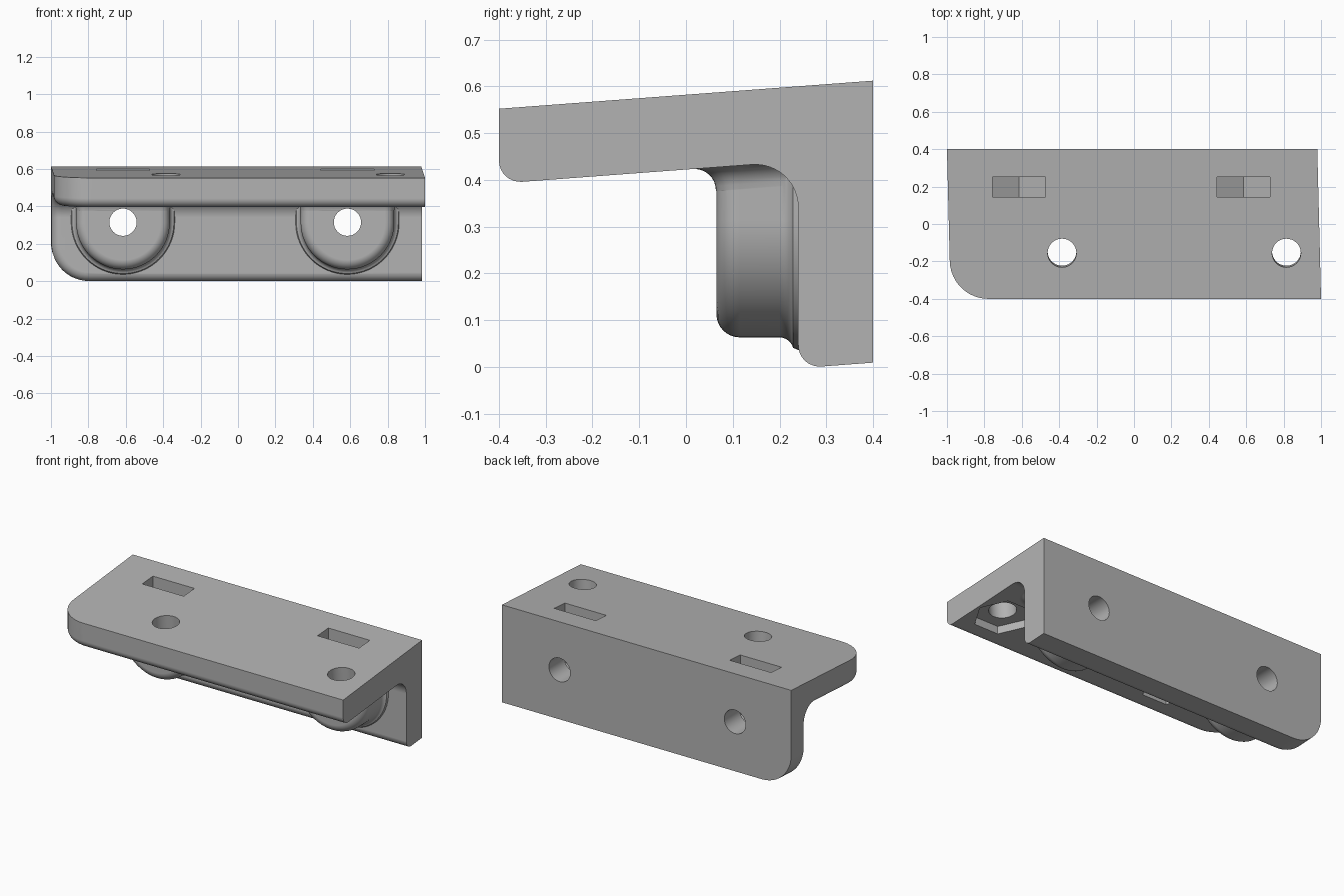
import bpy, bmesh
from math import sin, cos, pi, radians

cube = bpy.data.objects.get("Cube")
if cube:
    bpy.data.objects.remove(cube)

grey = bpy.data.materials.new("plain_grey")
grey.use_nodes = True
COLOUR = (0.45, 0.45, 0.45, 1)
grey.diffuse_color = COLOUR
grey.node_tree.nodes["Principled BSDF"].inputs["Base Color"].default_value = COLOUR

# Main sizes
HALF, TOP, BOTTOM = 0.99, 0.582, -0.021
BACK, FRONT, THICK = 0.4, -0.4, 0.16
CORNER, EDGE, FILLET = 0.2, 0.05, 0.1
SLOPE, SKEW = 0.075, 0.025
STEPS = 12
BOSS_Z, BOSS_R = 0.313, 0.25
NUT_R = 0.164


def arc(cx, cy, r, start, end, steps=STEPS):
    angles = [radians(start + (end - start) * k / steps) for k in range(steps + 1)]
    return [(cx + r * cos(a), cy + r * sin(a)) for a in angles]


def finish(name, bm):
    bmesh.ops.recalc_face_normals(bm, faces=bm.faces)
    mesh = bpy.data.meshes.new(name)
    bm.to_mesh(mesh)
    bm.free()
    mesh.materials.append(grey)
    obj = bpy.data.objects.new(name, mesh)
    bpy.context.collection.objects.link(obj)
    return obj


def loft(name, rings):
    """Closed rings of equal length, joined and capped."""
    bm = bmesh.new()
    rows = [[bm.verts.new(p) for p in ring] for ring in rings]
    n = len(rows[0])
    for a, b in zip(rows, rows[1:]):
        for j in range(n):
            bm.faces.new((a[j], a[(j + 1) % n], b[(j + 1) % n], b[j]))
    bm.faces.new(rows[0])
    bm.faces.new(rows[-1])
    return finish(name, bm)


def combine(target, other, operation):
    mod = target.modifiers.new(operation.title(), 'BOOLEAN')
    mod.operation = operation
    mod.solver = 'EXACT'
    mod.object = other
    bpy.context.view_layer.objects.active = target
    bpy.ops.object.modifier_apply(modifier=mod.name)
    bpy.data.objects.remove(other)


def border(inset, depth):
    """Free border of the angle: wall foot, end, plate front."""
    y, z, left = BACK - depth, TOP - depth, -HALF + inset
    cx, cy, cz = -HALF + CORNER, FRONT + CORNER, BOTTOM + CORNER
    pts = [(HALF, y, BOTTOM + inset)]
    pts += [(px, y, pz) for px, pz in arc(cx, cz, CORNER - inset, 270, 180)]
    r = FILLET + THICK - depth
    for c, s in arc(0, 0, 1, 0, 90):
        k = r / max(c, s) if depth == 0 else r
        pts.append((left, BACK - THICK - FILLET + k * c, TOP - THICK - FILLET + k * s))
    pts += [(px, py, z) for px, py in arc(cx, cy, CORNER - inset, 180, 270)]
    return pts + [(HALF, FRONT + inset, z)]


def angle_body():
    bm = bmesh.new()
    layers = [(0, 0)]
    for c, s in arc(0, 0, EDGE, 0, 90, 8):
        layers.append((EDGE - c, THICK - EDGE + s))
    rows = [[bm.verts.new(p) for p in border(*layer)] for layer in layers]
    for a, b in zip(rows, rows[1:]):
        for j in range(len(a) - 1):
            bm.faces.new((a[j], a[j + 1], b[j + 1], b[j]))
    outer, inner = rows[0], rows[-1]
    first = STEPS + 2
    last, mid = first + STEPS, first + STEPS // 2
    ridge = bm.verts.new((HALF, BACK, TOP))
    bend = inner[first:last + 1]
    bend_end = [bm.verts.new((HALF, v.co.y, v.co.z)) for v in bend]
    # Outer faces
    bm.faces.new(outer[:mid + 1] + [ridge])
    bm.faces.new(outer[mid:] + [ridge])
    # Inner faces with the fillet between
    bm.faces.new(inner[:first + 1] + [bend_end[0]])
    bm.faces.new(inner[last:] + [bend_end[-1]])
    for j in range(STEPS):
        bm.faces.new((bend[j], bend[j + 1], bend_end[j + 1], bend_end[j]))
    # Flat cut end
    bm.faces.new([r[0] for r in rows] + bend_end
                 + [r[-1] for r in reversed(rows)] + [ridge])
    for v in bm.verts:
        v.co.z += SLOPE * v.co.y
        v.co.x -= SKEW * v.co.y
    return finish("angle_bracket", bm)


def boss(x):
    """U-shaped pad with rounded front and flared foot."""
    profile = [(0.115 - c, BOSS_R - EDGE + s) for c, s in arc(0, 0, EDGE, 0, 90, 8)]
    profile += [(0.2 + s, BOSS_R + 0.03 - c) for c, s in arc(0, 0, 0.03, 0, 75, 6)]
    profile += [(0.24, 0.277), (0.28, 0.277)]
    rings = []
    for y, r in profile:
        u = [(-r, 0.5)] + arc(0, BOSS_Z, r, 180, 360, 32) + [(r, 0.5)]
        rings.append([(x + px, y, pz) for px, pz in u])
    return loft("boss", rings)


def boss_flare(x):
    """Concave blend from the pad to the plate."""
    under = TOP - THICK
    profile = [(under - 0.07, -0.01)]
    profile += [(under - EDGE + s, 0.001 + EDGE - c) for c, s in arc(0, 0, EDGE, 0, 90, 8)]
    profile += [(under + 0.05, EDGE + 0.001)]
    w, rings = BOSS_R - EDGE, []
    for z, e in profile:
        r = EDGE + e
        u = [(-w - r, 0.3)] + arc(-w, 0.115, r, 180, 270, 8)
        u += arc(w, 0.115, r, 270, 360, 8) + [(w + r, 0.3)]
        rings.append([(x + px, py, z + SLOPE * py) for px, py in u])
    return loft("boss_flare", rings)


def wall_hole(x):
    ring = arc(x, 0.315, 0.073, 0, 348.75, 31)
    return loft("wall_hole", [[(px, y, pz) for px, pz in ring] for y in (-0.1, 0.6)])


def nut_slot(x):
    w = NUT_R * cos(pi / 6)
    side = BOSS_Z - NUT_R / 2
    u = [(-w, 0.8), (-w, side), (0, BOSS_Z - NUT_R), (w, side), (w, 0.8)]
    return loft("nut_slot", [[(x + px, y, pz) for px, pz in u] for y in (0.145, 0.25)])


def plate_hole(x):
    rings = []
    for z in (0.3, 0.8):
        cy = -0.155 - SLOPE * (z - 0.57)
        rings.append([(px, py, z) for px, py in arc(x, cy, 0.077, 0, 348.75, 31)])
    return loft("plate_hole", rings)


def nut_pocket(x):
    ring = arc(x, -0.144, NUT_R, 0, 300, 5)
    return loft("nut_pocket", [[(px, py, z + SLOPE * py) for px, py in ring]
                               for z in (0.35, TOP - THICK + 0.047)])


bracket = angle_body()
BOSSES, HOLES = (-0.615, 0.585), (-0.385, 0.815)
for maker in (boss, boss_flare):
    for x in BOSSES:
        combine(bracket, maker(x), 'UNION')
for maker, places in ((wall_hole, BOSSES), (nut_slot, BOSSES),
                      (nut_pocket, HOLES), (plate_hole, HOLES)):
    for x in places:
        combine(bracket, maker(x), 'DIFFERENCE')

# Smooth rounds, crisp edges, flat large faces
bpy.ops.object.select_all(action='DESELECT')
bracket.select_set(True)
bpy.context.view_layer.objects.active = bracket
bpy.ops.object.shade_smooth_by_angle(angle=radians(30))
weighted = bracket.modifiers.new("Weighted normals", 'WEIGHTED_NORMAL')
weighted.keep_sharp = True
